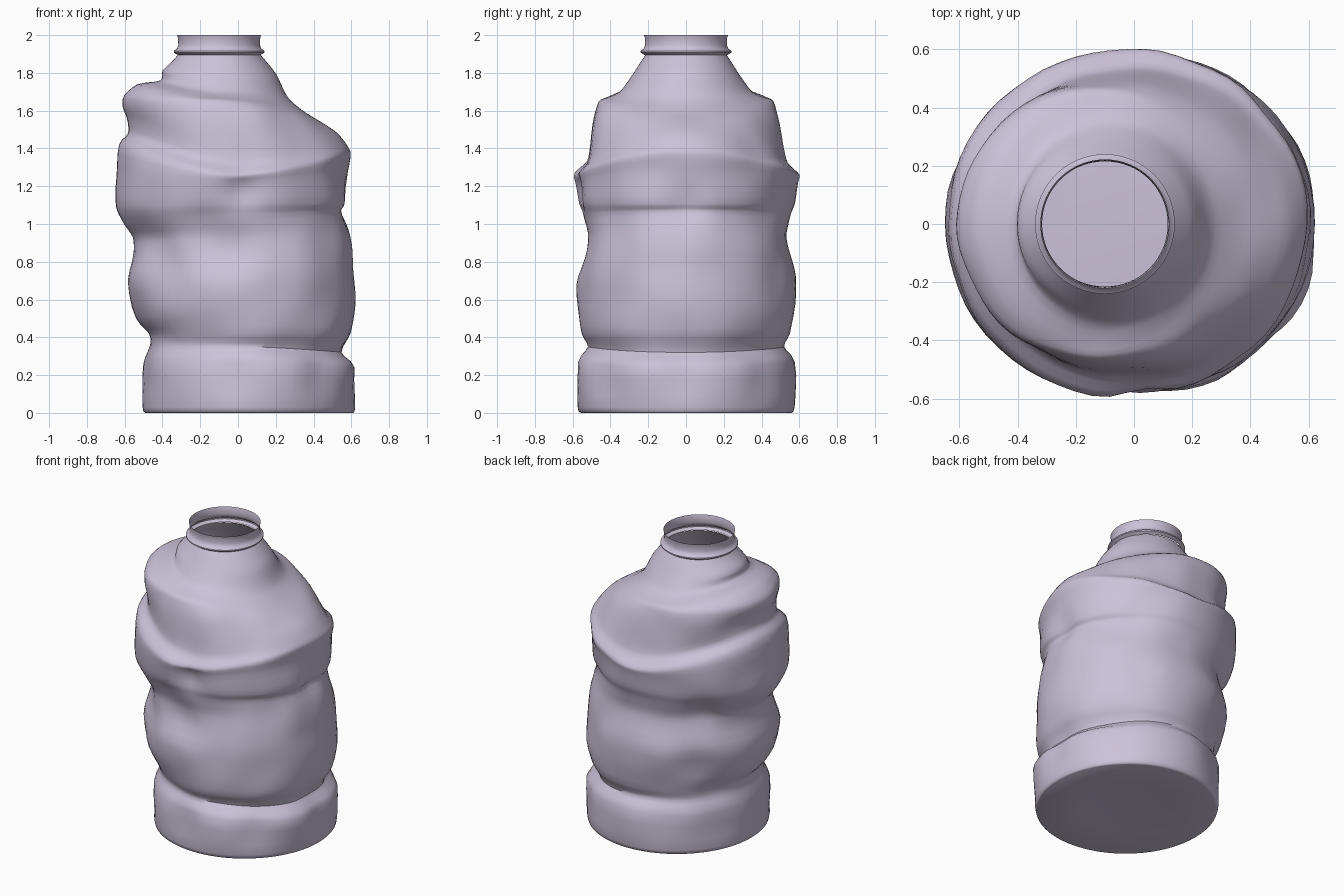
import bpy, math
from mathutils import Vector, noise

if "Cube" in bpy.data.objects:
    bpy.data.objects.remove(bpy.data.objects["Cube"])

SEG = 64
plastic = bpy.data.materials.new("pale lavender plastic")
plastic.diffuse_color = (0.60, 0.54, 0.69, 1)
plastic.use_nodes = True
plastic.node_tree.nodes["Principled BSDF"].inputs["Base Color"].default_value = plastic.diffuse_color

# Body rings: left z, left x, middle z, half depth, right z, right x
RINGS = [
    (0.00, -.490, 0.00, .555, 0.00, .610), (0.03, -.505, 0.03, .575, 0.03, .622),
    (0.26, -.500, 0.27, .575, 0.24, .635), (0.36, -.470, 0.35, .520, 0.32, .560),
    (0.42, -.475, 0.42, .550, 0.42, .600), (0.50, -.535, 0.57, .575, 0.52, .615),
    (0.70, -.590, 0.72, .580, 0.70, .620), (0.85, -.550, 0.86, .545, 0.85, .610),
    (0.93, -.550, 0.95, .530, 0.98, .585), (1.00, -.600, 1.05, .550, 1.07, .562),
    (1.09, -.645, 1.11, .575, 1.11, .580), (1.25, -.640, 1.22, .597, 1.27, .575),
    (1.42, -.630, 1.26, .600, 1.37, .590), (1.48, -.580, 1.32, .535, 1.41, .575),
    (1.56, -.585, 1.42, .510, 1.48, .520), (1.62, -.605, 1.57, .490, 1.54, .440),
    (1.68, -.600, 1.65, .465, 1.59, .360), (1.74, -.530, 1.67, .420, 1.65, .280),
    (1.76, -.410, 1.70, .350, 1.70, .245), (1.81, -.400, 1.78, .290, 1.79, .205),
    (1.87, -.340, 1.85, .245, 1.86, .150), (1.895, -.320, 1.895, .215, 1.895, .120),
]

# Dents: position, radius, depth
DENTS = [((.03, -.58, 1.18), .09, .05), ((-.05, -.55, .86), .13, .04),
         ((.0, -.55, .22), .12, .025), ((.60, 0, 1.10), .09, .03),
         ((.62, 0, .20), .10, .03), ((-.35, -.45, .75), .12, .03),
         ((.45, .38, .2), .12, .03), ((-.4, .42, .62), .13, .03),
         ((.40, -.42, .22), .10, .03), ((-.42, .4, 1.0), .12, .03)]


def ring_points(r):
    zl, xl, zm, w, zr, xr = r
    pts = []
    for i in range(SEG):
        a = 2 * math.pi * i / SEG
        c, s = math.cos(a), math.sin(a)
        z = zm + ((zr if c > 0 else zl) - zm) * abs(c) ** 1.5
        pts.append(Vector(((xl + xr) / 2 + (xr - xl) / 2 * c, w * s, max(0, z))))
    return pts


def crumple(p):
    """Push dents in and add gentle irregular waves, fading at both ends."""
    out = Vector((p.x, p.y, 0)).normalized()
    fade = min(1, max(0, p.z - .02) / .15, max(0, 1.8 - p.z) / .2)
    fade = max(0, fade)
    d = noise.noise(p * 4.5) * .016 * fade
    for pos, rad, depth in DENTS:
        d -= depth * math.exp(-((p - Vector(pos)).length / rad) ** 2)
    return p + out * d


def smooth_rings(rings, n):
    """Spline interpolation between the profile rings."""
    res = []
    for k in range(len(rings) - 1):
        p0, p1, p2 = rings[max(k - 1, 0)], rings[k], rings[k + 1]
        p3 = rings[min(k + 2, len(rings) - 1)]
        for j in range(n):
            t = j / n
            res.append([b + .5 * t * .8 * (1 - t) ** 2 * (c - a)
                        - .5 * .8 * t * t * (1 - t) * (d - b)
                        + (3 * t * t - 2 * t ** 3) * (c - b)
                        for a, b, c, d in zip(p0, p1, p2, p3)])
    return res + [rings[-1]]


def loft(name, rows, floor=None):
    verts = [p for row in rows for p in row]
    faces = [(k * SEG + i, k * SEG + (i + 1) % SEG,
              (k + 1) * SEG + (i + 1) % SEG, (k + 1) * SEG + i)
             for k in range(len(rows) - 1) for i in range(SEG)]
    if floor:
        verts.append(Vector(floor))
        faces += [((i + 1) % SEG, i, len(verts) - 1) for i in range(SEG)]
    me = bpy.data.meshes.new(name)
    me.from_pydata(verts, [], faces)
    me.materials.append(plastic)
    ob = bpy.data.objects.new(name, me)
    bpy.context.collection.objects.link(ob)
    bpy.context.view_layer.objects.active = ob
    ob.select_set(True)
    bpy.ops.object.shade_smooth_by_angle(angle=math.radians(50))
    ob.select_set(False)
    return ob


# Crumpled body with a slightly raised floor
body = [[crumple(p) for p in ring_points(r)] for r in smooth_rings(RINGS, 3)]
inner = [Vector((.06 + (p.x - .06) * .55, p.y * .55, .015)) for p in body[0]]
loft("bottle_body", [inner] + body, (.06, 0, .025))

# Open neck with a thin flange
NECK = [(.220, 1.895), (.240, 1.908), (.240, 1.916), (.222, 1.93),
        (.216, 1.95), (.218, 1.985), (.222, 2.0)]
loft("bottle_neck", [ring_points((z, -.1 - r, z, r, z, -.1 + r)) for r, z in NECK])
